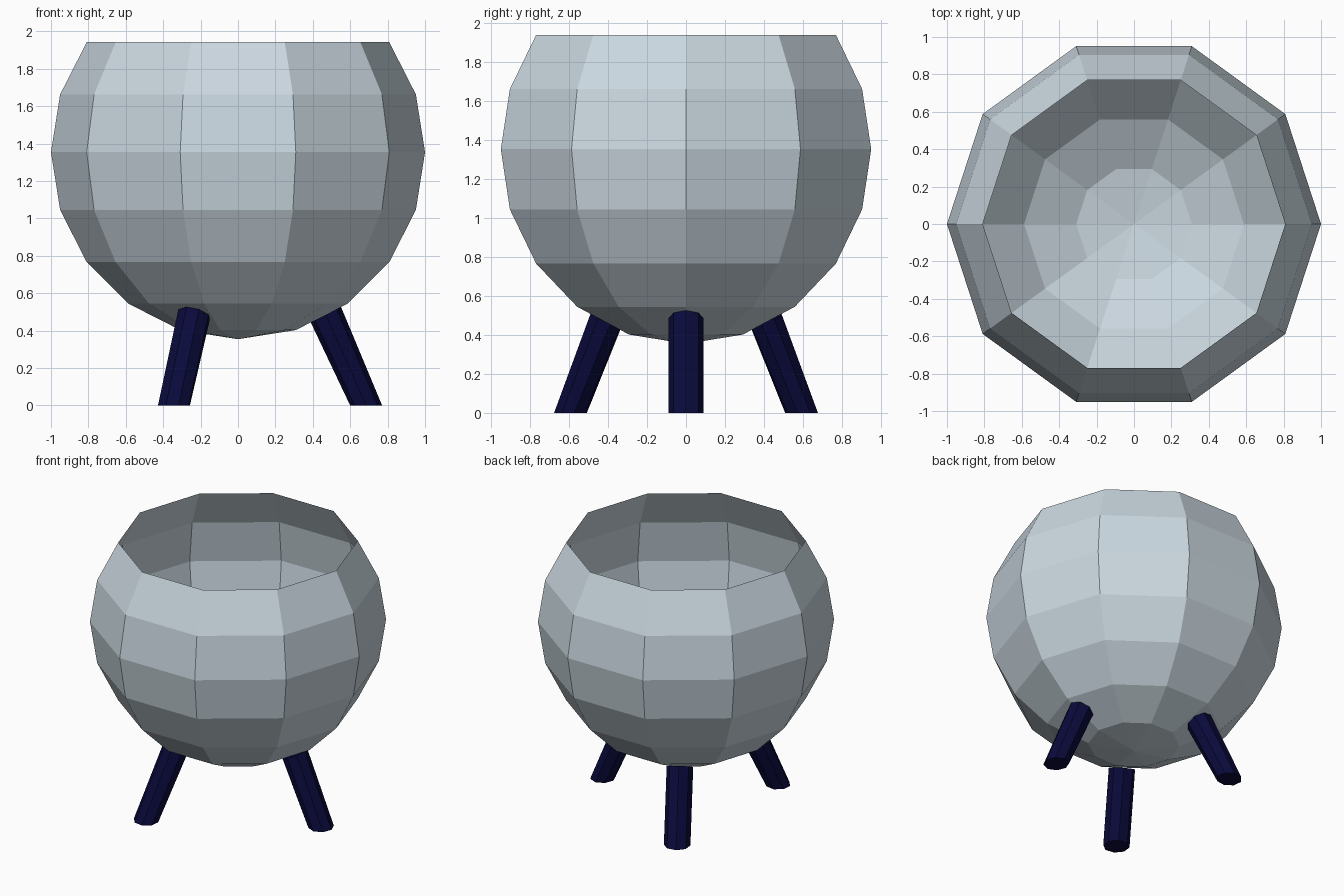
import bpy, bmesh, math
from mathutils import Vector, Matrix

if "Cube" in bpy.data.objects:
    bpy.data.objects.remove(bpy.data.objects["Cube"])

BOWL_SIDES = 10
LEG_SIDES = 8
CENTRE_Z = 1.354


def material(name, rgb):
    m = bpy.data.materials.new(name)
    m.diffuse_color = (*rgb, 1)
    m.use_nodes = True
    m.node_tree.nodes["Principled BSDF"].inputs["Base Color"].default_value = m.diffuse_color
    return m


def add_object(name, bm, mat):
    bmesh.ops.recalc_face_normals(bm, faces=bm.faces[:])
    me = bpy.data.meshes.new(name)
    bm.to_mesh(me)
    bm.free()
    me.materials.append(mat)
    ob = bpy.data.objects.new(name, me)
    bpy.context.collection.objects.link(ob)
    return ob


pale_grey = material("pale_blue_grey", (0.59, 0.68, 0.74))
navy = material("dark_navy", (0.003, 0.003, 0.045))

# Bowl: ten-sided globe with the top three rings cut away, a thin open shell
bm = bmesh.new()
bmesh.ops.create_uvsphere(bm, u_segments=BOWL_SIDES, v_segments=10, radius=1)
cut = [v for v in bm.verts if v.co.z > 0.7]
bmesh.ops.delete(bm, geom=cut, context='VERTS')
bm.transform(Matrix.Translation((0, 0, CENTRE_Z)) @ Matrix.Rotation(math.pi / 2, 4, 'Z'))
bowl = add_object("bowl", bm, pale_grey)
# keep the shell facing outward
if sum((p.center - Vector((0, 0, CENTRE_Z))).dot(p.normal) for p in bowl.data.polygons) < 0:
    bowl.data.flip_normals()


# Legs: splayed eight-sided posts, flat foot, top end sloped to meet the bowl
def leg(name, angle):
    bm = bmesh.new()
    foot, top = [], []
    for i in range(LEG_SIDES):
        a = math.tau * i / LEG_SIDES
        y = 0.09 * math.sin(a)
        foot.append(bm.verts.new((0.685 + 0.0855 * math.cos(a), y, 0)))
        r = 0.47 + 0.081 * math.cos(a)
        top.append(bm.verts.new((r, y, 0.403 + 0.509 * (r - 0.309))))
    bm.faces.new(foot[::-1])
    bm.faces.new(top)
    for i in range(LEG_SIDES):
        j = (i + 1) % LEG_SIDES
        bm.faces.new((foot[i], foot[j], top[j], top[i]))
    bm.transform(Matrix.Rotation(angle, 4, 'Z'))
    add_object(name, bm, navy)


for name, deg in (("right_leg", 0), ("back_left_leg", 120), ("front_left_leg", 240)):
    leg(name, math.radians(deg))
